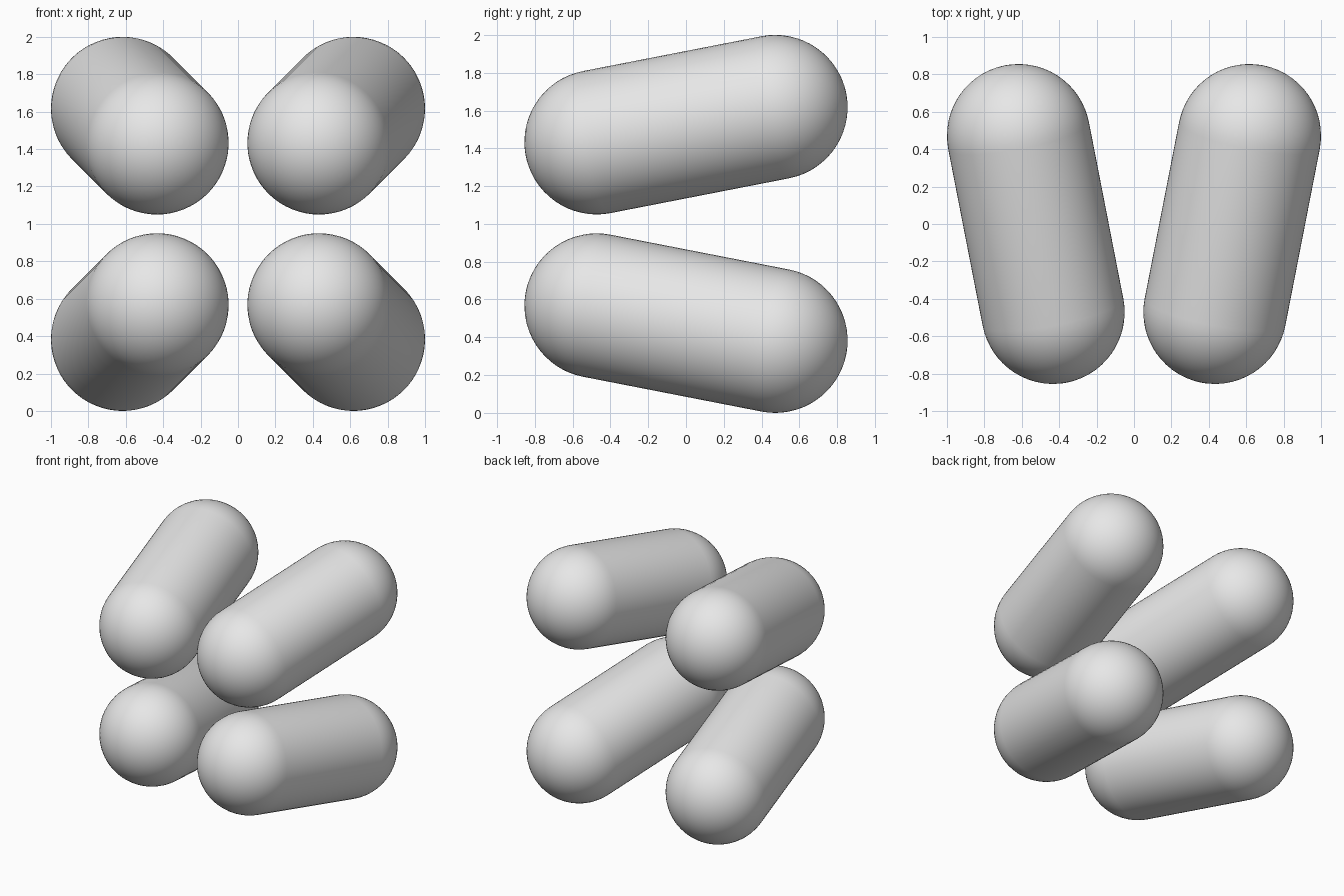
import bpy, bmesh, math
from mathutils import Vector

cube = bpy.data.objects.get("Cube")
if cube:
    bpy.data.objects.remove(cube, do_unlink=True)

RADIUS = 0.383
SEGMENTS = 64
CAP_STEPS = 16

grey = bpy.data.materials.new("light_grey")
grey.use_nodes = True
colour = (0.8, 0.8, 0.8, 1)
grey.diffuse_color = colour
grey.node_tree.nodes["Principled BSDF"].inputs["Base Color"].default_value = colour


def capsule(name, start, end):
    """Lathe a round-ended rod between two cap centres."""
    axis = end - start
    half = axis.length / 2
    bm = bmesh.new()
    # half outline: bottom cap arc, straight side, top cap arc
    outline = []
    for side in (-1, 1):
        for i in range(CAP_STEPS + 1):
            t = i / CAP_STEPS * math.pi / 2
            a = t - math.pi / 2 if side < 0 else t
            outline.append(bm.verts.new((RADIUS * math.cos(a), 0, side * half + RADIUS * math.sin(a))))
    edges = [bm.edges.new(pair) for pair in zip(outline, outline[1:])]
    bmesh.ops.spin(bm, geom=outline + edges, cent=(0, 0, 0), axis=(0, 0, 1),
                   angle=math.tau, steps=SEGMENTS)
    bmesh.ops.remove_doubles(bm, verts=bm.verts[:], dist=0.0005)
    bmesh.ops.recalc_face_normals(bm, faces=bm.faces[:])
    for face in bm.faces:
        face.smooth = True
    mesh = bpy.data.meshes.new(name)
    bm.to_mesh(mesh)
    bm.free()
    mesh.materials.append(grey)
    obj = bpy.data.objects.new(name, mesh)
    obj.location = (start + end) / 2
    obj.rotation_euler = axis.to_track_quat('Z', 'Y').to_euler()
    bpy.context.collection.objects.link(obj)


# Four rods, mirrored in x and about mid height, spreading towards the back
NEAR, FAR, DEPTH = 0.433, 0.617, 0.472
for level, sz in (("upper", 1), ("lower", -1)):
    for side, sx in (("left", 1), ("right", -1)):
        capsule(f"{level}_{side}_capsule",
                Vector((sx * NEAR, -DEPTH, 1 + sz * NEAR)),
                Vector((sx * FAR, DEPTH, 1 + sz * FAR)))
